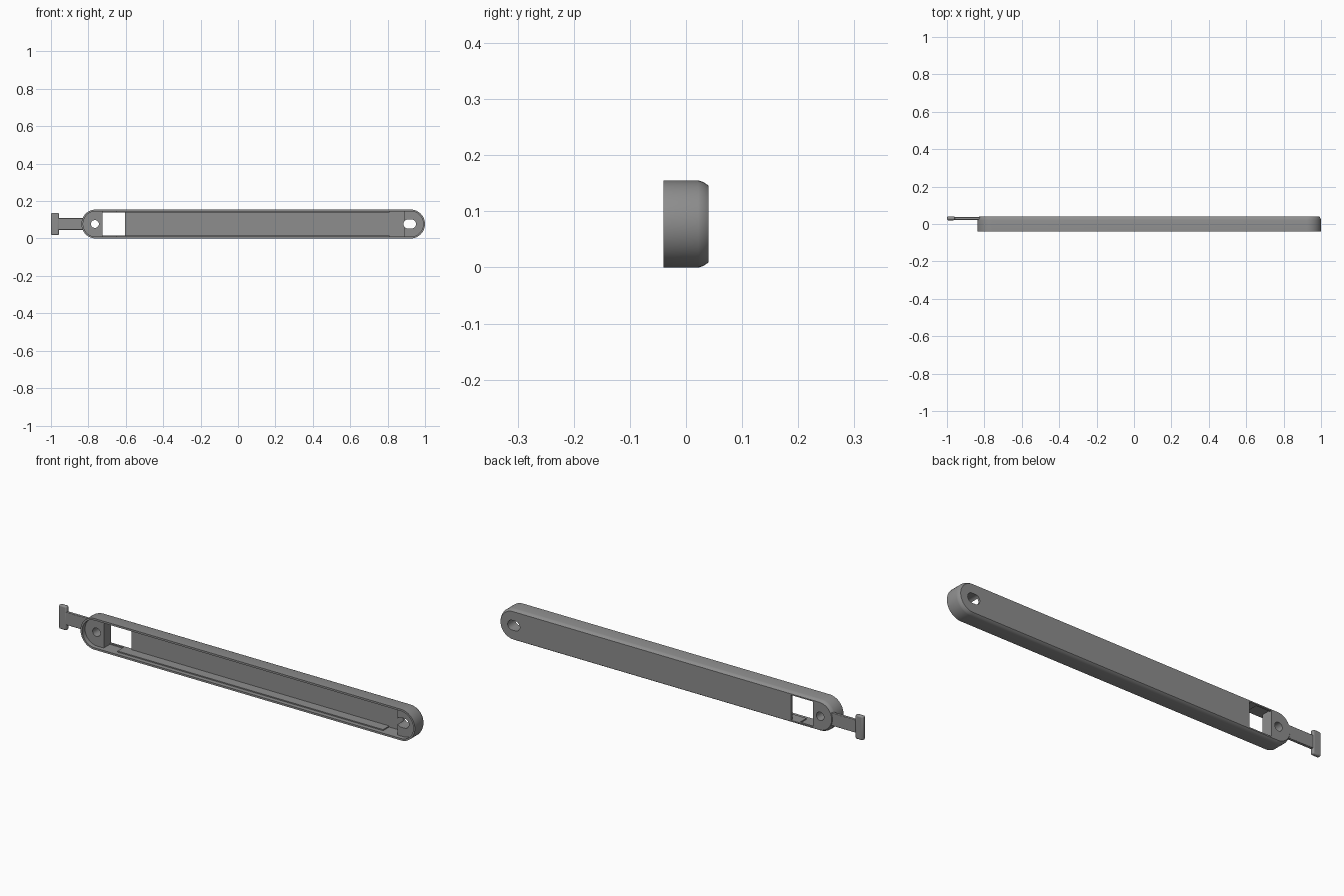
import bpy, bmesh, math

if "Cube" in bpy.data.objects:
    bpy.data.objects.remove(bpy.data.objects["Cube"])

ZC, R = 0.0775, 0.0775      # centre height and end radius
XL, XR = -0.76, 0.9225      # centres of the rounded ends

grey = bpy.data.materials.new("grey plastic")
grey.diffuse_color = (0.27, 0.27, 0.27, 1)
grey.use_nodes = True
grey.node_tree.nodes["Principled BSDF"].inputs["Base Color"].default_value = grey.diffuse_color


def stadium(r, x0, x1, n=24):
    """Rounded-end outline in x, z."""
    pts = []
    for cx, start in ((x1, -math.pi / 2), (x0, math.pi / 2)):
        for i in range(n + 1):
            a = start + math.pi * i / n
            pts.append((cx + r * math.cos(a), ZC + r * math.sin(a)))
    return pts


def box(x0, x1, h):
    return [(x0, ZC - h), (x1, ZC - h), (x1, ZC + h), (x0, ZC + h)]


def loft(name, rings):
    """Solid from matching outlines, each given as (outline, y)."""
    bm = bmesh.new()
    loops = [[bm.verts.new((x, y, z)) for x, z in o] for o, y in rings]
    bm.faces.new(loops[0])
    bm.faces.new(loops[-1])
    for a, b in zip(loops, loops[1:]):
        for i in range(len(a)):
            j = (i + 1) % len(a)
            bm.faces.new((a[i], a[j], b[j], b[i]))
    bmesh.ops.recalc_face_normals(bm, faces=bm.faces)
    me = bpy.data.meshes.new(name)
    bm.to_mesh(me)
    bm.free()
    ob = bpy.data.objects.new(name, me)
    bpy.context.collection.objects.link(ob)
    me.materials.append(grey)
    return ob


def select(ob):
    bpy.ops.object.select_all(action='DESELECT')
    ob.select_set(True)
    bpy.context.view_layer.objects.active = ob


def cut(ob, outline, y0, y1):
    """Remove a prism from the object."""
    c = loft("cutter", [(outline, y0), (outline, y1)])
    c.hide_render = True
    m = ob.modifiers.new("cut", 'BOOLEAN')
    m.operation, m.solver, m.object = 'DIFFERENCE', 'EXACT', c
    select(ob)
    bpy.ops.object.modifier_apply(modifier=m.name)
    bpy.data.objects.remove(c)


# Long housing with a softened back edge
profile = [(R, -0.04), (R, 0.022), (R - 0.001, 0.026), (R - 0.003, 0.031),
           (R - 0.006, 0.036), (R - 0.009, 0.04)]
housing = loft("housing", [(stadium(r, XL, XR), y) for r, y in profile])

# Recess over the whole front, then the deep channel between the end bosses
cut(housing, stadium(0.068, XL, XR), -0.06, -0.018)
cut(housing, box(-0.725, 0.89, 0.0625), -0.05, 0.03)
for x0, x1 in ((-0.725, -0.65), (0.81, 0.89)):
    cut(housing, box(x0, x1, 0.068), -0.05, 0.03)

# Window, round pivot hole and slotted hole
cut(housing, box(-0.725, -0.605, 0.0625), 0.0, 0.06)
cut(housing, stadium(0.021, -0.7651, -0.765, 16), -0.06, 0.06)
cut(housing, stadium(0.024, 0.909, 0.928, 16), -0.06, 0.06)

# Thin tongue with a T-shaped end
stem = loft("tongue_stem", [(box(-0.97, -0.82, 0.032), 0.022),
                            (box(-0.97, -0.82, 0.032), 0.037)])
bar = loft("tongue_crossbar", [(box(-1.0, -0.957, 0.06), 0.02),
                               (box(-1.0, -0.957, 0.06), 0.04)])
for ob, w in ((stem, 0.003), (bar, 0.007)):
    m = ob.modifiers.new("round", 'BEVEL')
    m.width, m.segments = w, 3

for ob in (housing, stem, bar):
    select(ob)
    bpy.ops.object.shade_smooth_by_angle(angle=math.radians(30))
